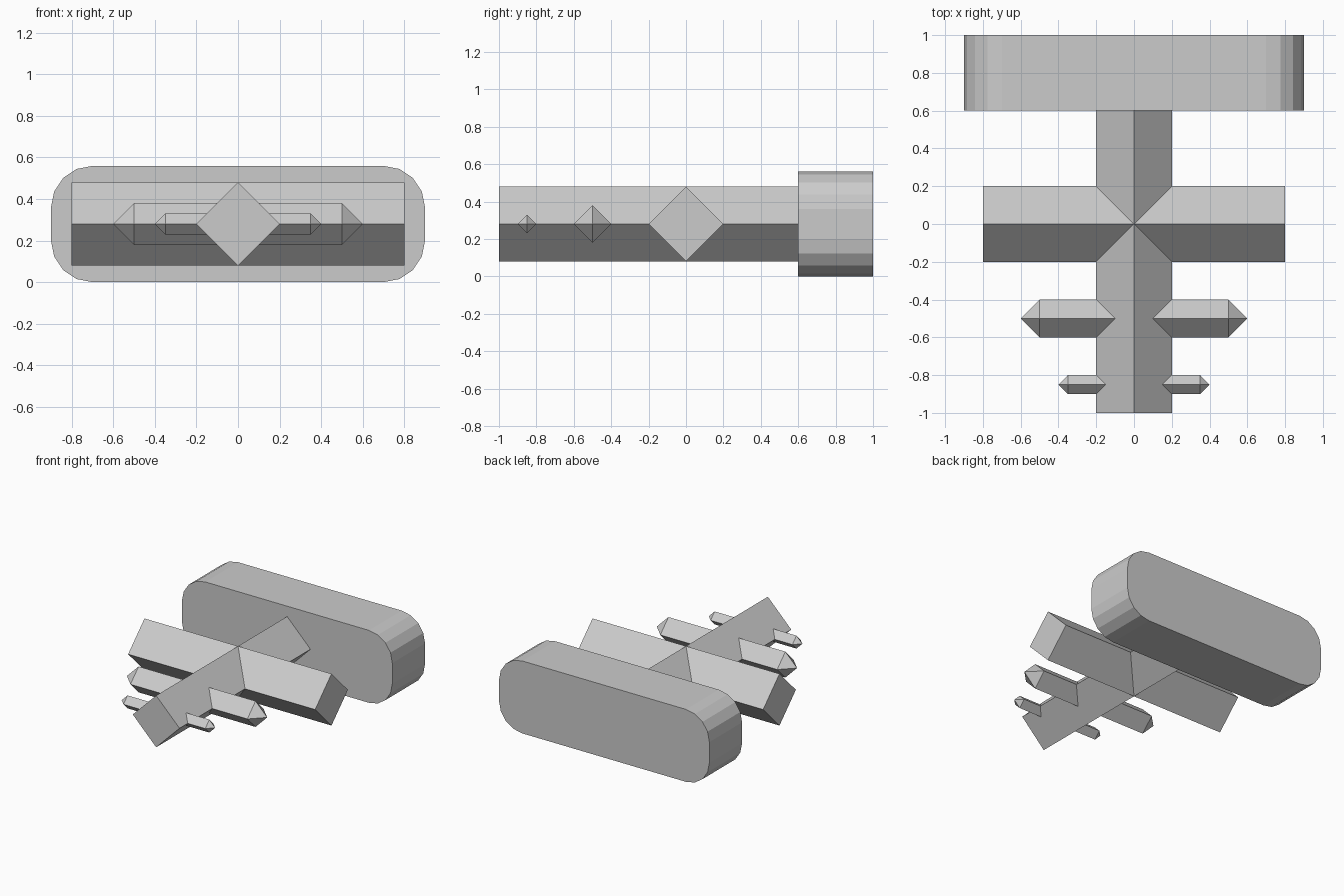
import bpy, bmesh, math
from mathutils import Vector

if "Cube" in bpy.data.objects:
    bpy.data.objects.remove(bpy.data.objects["Cube"])

MID_Z = 0.28  # shared centre height


def finish(name, bm):
    bmesh.ops.recalc_face_normals(bm, faces=bm.faces)
    mesh = bpy.data.meshes.new(name)
    bm.to_mesh(mesh)
    bm.free()
    obj = bpy.data.objects.new(name, mesh)
    bpy.context.collection.objects.link(obj)
    return obj


def diamond_bar(name, axis, start, end, radius, offset=0.0, tip=0.0):
    """Diamond-section bar along 'x' or 'y'; tip > 0 adds pyramid points."""
    def place(along, side, up):
        p = (along, offset + side) if axis == 'x' else (offset + side, along)
        return Vector((*p, MID_Z + up))

    bm = bmesh.new()
    section = [(radius, 0), (0, radius), (-radius, 0), (0, -radius)]
    rings = [[bm.verts.new(place(a, s, u)) for s, u in section]
             for a in (start, end)]
    for i in range(4):
        j = (i + 1) % 4
        bm.faces.new((rings[0][i], rings[0][j], rings[1][j], rings[1][i]))
    for ring, a in zip(rings, (start - tip, end + tip)):
        if tip:
            apex = bm.verts.new(place(a, 0, 0))
            for i in range(4):
                bm.faces.new((ring[i], ring[(i + 1) % 4], apex))
        else:
            bm.faces.new(ring)
    return finish(name, bm)


def union(target, other):
    mod = target.modifiers.new("union", 'BOOLEAN')
    mod.operation = 'UNION'
    mod.solver = 'EXACT'
    mod.object = other
    bpy.context.view_layer.objects.active = target
    bpy.ops.object.modifier_apply(modifier=mod.name)
    bpy.data.objects.remove(other)


# Spine with wide crossbar and two pairs of pointed prongs, fused together
spine = diamond_bar("spine_with_crossbars", 'y', -1.0, 0.6, 0.2)
union(spine, diamond_bar("crossbar", 'x', -0.8, 0.8, 0.2))
union(spine, diamond_bar("large_prongs", 'x', -0.5, 0.5, 0.1, -0.5, 0.1))
union(spine, diamond_bar("small_prongs", 'x', -0.35, 0.35, 0.05, -0.85, 0.05))

# Rounded end plate: four segments per corner, extruded along y
bm = bmesh.new()
outline = []
for k, (sx, sz) in enumerate([(1, 1), (-1, 1), (-1, -1), (1, -1)]):
    for i in range(5):
        a = math.radians(90 * k + 22.5 * i)
        outline.append(bm.verts.new((sx * 0.7 + 0.2 * math.cos(a), 0.6,
                                     MID_Z + sz * 0.08 + 0.2 * math.sin(a))))
face = bm.faces.new(outline)
ext = bmesh.ops.extrude_face_region(bm, geom=[face], use_keep_orig=True)
bmesh.ops.translate(bm, vec=(0, 0.4, 0),
                    verts=[g for g in ext["geom"]
                           if isinstance(g, bmesh.types.BMVert)])
finish("rounded_end_plate", bm)
